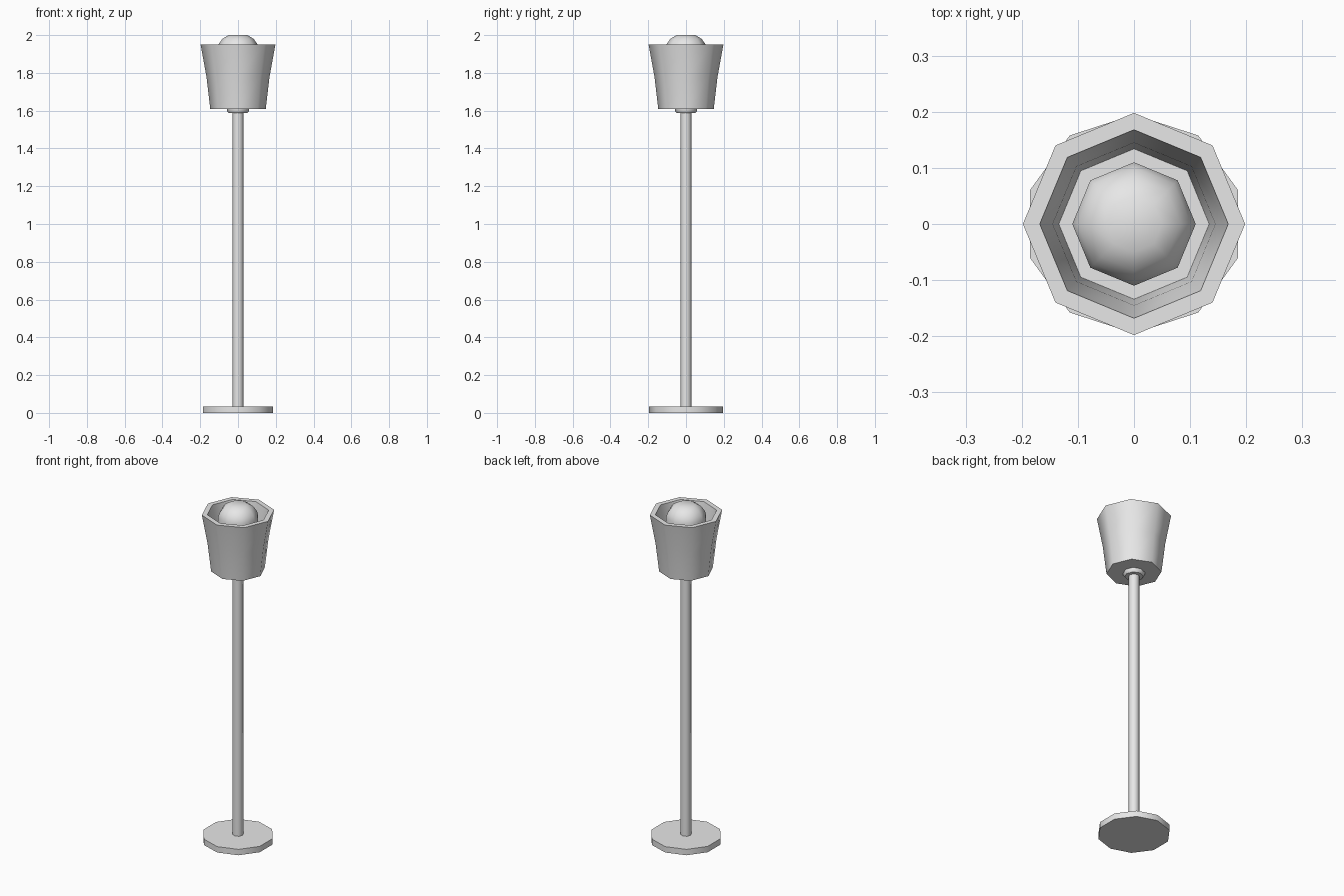
import bpy
import math

cube = bpy.data.objects.get("Cube")
if cube:
    bpy.data.objects.remove(cube, do_unlink=True)

grey = bpy.data.materials.new("light_grey")
grey.use_nodes = True
grey.diffuse_color = (0.8, 0.8, 0.8, 1)
grey.node_tree.nodes["Principled BSDF"].inputs["Base Color"].default_value = (0.8, 0.8, 0.8, 1)


def lathe(name, profile, sides):
    """Spin a (radius, height) profile around z, closing both ends with flat caps."""
    verts, faces = [], []
    for radius, z in profile:
        for i in range(sides):
            a = math.pi / 2 + math.tau * i / sides
            verts.append((radius * math.cos(a), radius * math.sin(a), z))
    for r in range(len(profile) - 1):
        for i in range(sides):
            j = (i + 1) % sides
            low, high = r * sides, (r + 1) * sides
            faces.append((low + i, low + j, high + j, high + i))
    last = (len(profile) - 1) * sides
    faces.append(tuple(reversed(range(sides))))
    faces.append(tuple(range(last, last + sides)))
    mesh = bpy.data.meshes.new(name)
    mesh.from_pydata(verts, [], faces)
    mesh.materials.append(grey)
    obj = bpy.data.objects.new(name, mesh)
    bpy.context.collection.objects.link(obj)
    bpy.ops.object.select_all(action="DESELECT")
    obj.select_set(True)
    bpy.context.view_layer.objects.active = obj
    bpy.ops.object.shade_smooth_by_angle(angle=math.radians(50))
    return obj


# Ten-sided foot disc and slim pole
lathe("base", [(0.195, 0), (0.195, 0.035)], 10)
lathe("pole", [(0.029, 0.03), (0.029, 1.6)], 8)

# Small collar joining the pole to the shade
lathe("collar", [(0.05, 1.587), (0.058, 1.597), (0.058, 1.615)], 8)

# Hollow flared shade: outer wall, rim, inner wall, floor
lathe("shade", [(0.147, 1.61), (0.167, 1.78), (0.198, 1.95),
                (0.168, 1.95), (0.145, 1.8), (0.134, 1.66)], 8)

# Rounded bulb standing on the shade floor
lathe("bulb", [(0.06, 1.655), (0.075, 1.75), (0.105, 1.83), (0.11, 1.88),
               (0.11, 1.93), (0.101, 1.955), (0.083, 1.98), (0.05, 2.0)], 8)
